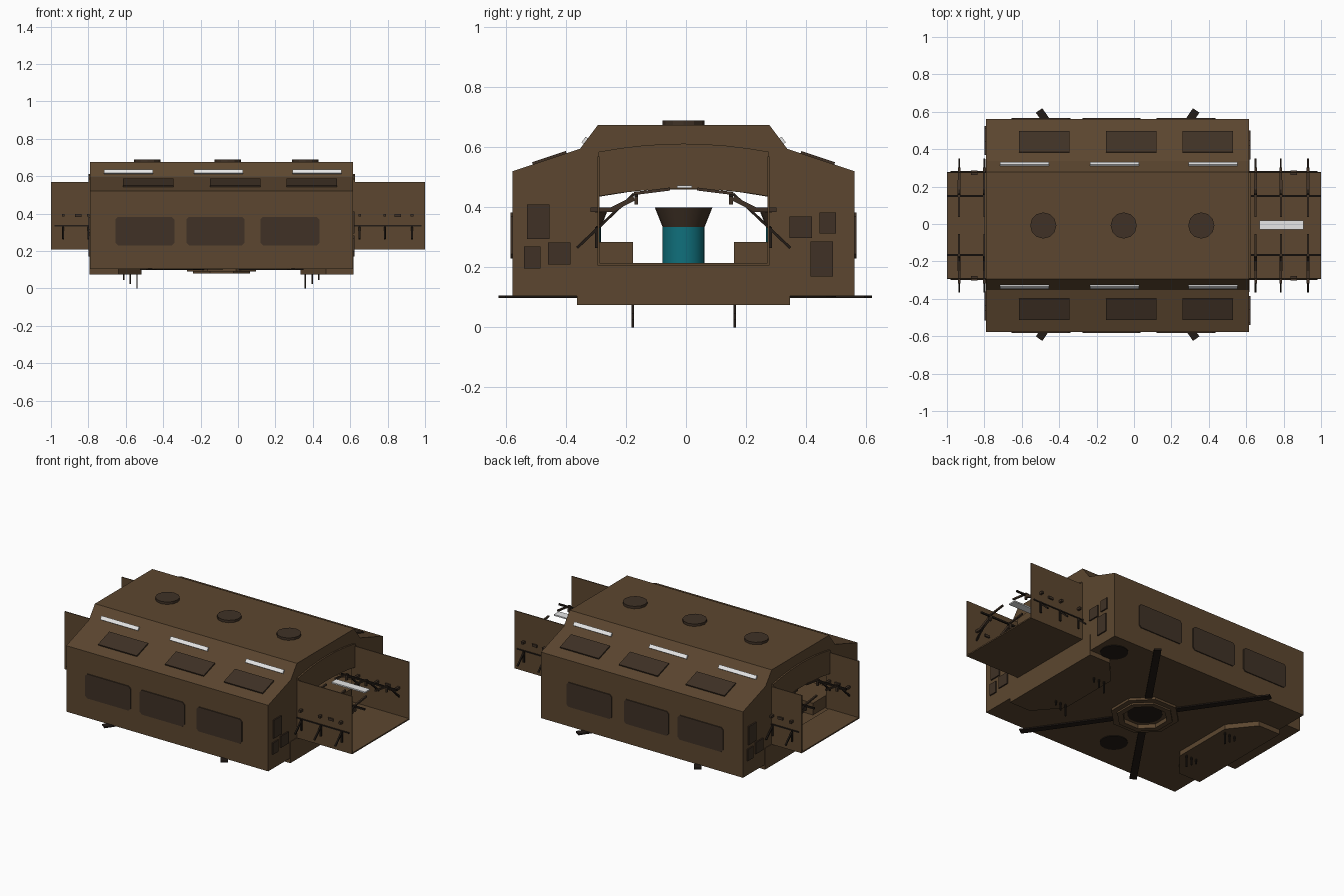
import bpy, bmesh, math
from mathutils import Vector

if "Cube" in bpy.data.objects:
    bpy.data.objects.remove(bpy.data.objects["Cube"])

YC = -0.008          # symmetry plane of the module
XA, XB = -0.79, 0.615  # hull ends
XM = (XA + XB) / 2


def material(name, c):
    m = bpy.data.materials.new(name)
    m.diffuse_color = (*c, 1)
    m.use_nodes = True
    m.node_tree.nodes["Principled BSDF"].inputs["Base Color"].default_value = m.diffuse_color
    return m


BROWN = material("hull brown", (0.107, 0.062, 0.029))
DARK = material("dark brown", (0.050, 0.031, 0.019))
BLACK = material("strut black brown", (0.016, 0.011, 0.008))
WHITE = material("light white", (0.8, 0.8, 0.8))
TEAL = material("console teal", (0.005, 0.160, 0.200))


def finish(name, bm, mat):
    bmesh.ops.recalc_face_normals(bm, faces=bm.faces)
    me = bpy.data.meshes.new(name)
    bm.to_mesh(me)
    bm.free()
    me.materials.append(mat)
    ob = bpy.data.objects.new(name, me)
    bpy.context.collection.objects.link(ob)
    return ob


def prism(name, pts, axis, a, b, mat):
    """Extrude a 2D outline along an axis from a to b."""
    def at(p, t):
        u, v = p
        return {"x": (t, u, v), "y": (u, t, v), "z": (u, v, t)}[axis]
    bm = bmesh.new()
    lo = [bm.verts.new(at(p, a)) for p in pts]
    hi = [bm.verts.new(at(p, b)) for p in pts]
    bm.faces.new(lo)
    bm.faces.new(hi)
    n = len(pts)
    for i in range(n):
        j = (i + 1) % n
        bm.faces.new((lo[i], lo[j], hi[j], hi[i]))
    return finish(name, bm, mat)


def box(name, x0, x1, y0, y1, z0, z1, mat):
    return prism(name, [(x0, y0), (x1, y0), (x1, y1), (x0, y1)], "z", z0, z1, mat)


def bar(name, p, q, w, mat):
    """Square bar between two points."""
    p, q = Vector(p), Vector(q)
    bm = bmesh.new()
    bmesh.ops.create_cube(bm, size=1)
    rot = (q - p).to_track_quat("Z", "Y")
    for v in bm.verts:
        v.co = (p + q) / 2 + rot @ Vector((v.co.x * w, v.co.y * w, v.co.z * (q - p).length))
    return finish(name, bm, mat)


def cone(name, x, y, z0, z1, r0, r1, n, mat):
    bm = bmesh.new()
    bmesh.ops.create_cone(bm, cap_ends=True, segments=n, radius1=r0, radius2=r1, depth=z1 - z0)
    for v in bm.verts:
        v.co += Vector((x, y, (z0 + z1) / 2))
    ob = finish(name, bm, mat)
    return ob


def mirror_pts(half):
    """Half outline (distance from centre, z) to a full closed outline."""
    return [(YC + y, z) for y, z in half] + [(YC - y, z) for y, z in reversed(half)]


def cut(ob, cutter):
    cutter.hide_render = True
    m = ob.modifiers.new("cut", "BOOLEAN")
    m.operation, m.solver, m.object = "DIFFERENCE", "EXACT", cutter
    bpy.context.view_layer.objects.active = ob
    bpy.ops.object.modifier_apply(modifier=m.name)
    bpy.data.objects.remove(cutter)


def slope_plate(name, s, x0, x1, p, q, t, mat):
    """Thin plate lying on a roof slope running from p to q (distance, z)."""
    p, q = Vector(p), Vector(q)
    d = (q - p).normalized()
    n = Vector((d.y, -d.x))
    if n.y < 0:
        n = -n
    pts = [p - n * 0.003, q - n * 0.003, q + n * t, p + n * t]
    prism(name, [(YC + s * v.x, v.y) for v in pts], "x", x0, x1, mat)


# Hollow hull with an arched doorway at each end
hull = prism("hull", mirror_pts([(0.57, 0.105), (0.57, 0.52), (0.345, 0.595), (0.285, 0.675)]),
             "x", XA, XB, BROWN)
cut(hull, prism("room_cutter", mirror_pts([(0.55, 0.21), (0.55, 0.505), (0.33, 0.575), (0.27, 0.64)]),
                "x", XA + 0.02, XB - 0.02, BROWN))
door = [(0.284, 0.211), (0.284, 0.435), (0.19, 0.45), (0.10, 0.46)]
cut(hull, prism("door_cutter", mirror_pts(door), "x", -1.1, 1.1, BROWN))

# Front and back windows, roof panels and light strips
for s, side in ((-1, "front"), (1, "back")):
    for x0, x1 in ((-0.655, -0.34), (-0.275, 0.035), (0.12, 0.435)):
        c, z0, z1 = 0.014, 0.23, 0.383
        pts = [(x0 + c, z0), (x1 - c, z0), (x1, z0 + c), (x1, z1 - c),
               (x1 - c, z1), (x0 + c, z1), (x0, z1 - c), (x0, z0 + c)]
        y = YC + s * 0.57
        prism(side + "_window", pts, "y", y - s * 0.002, y + s * 0.006, DARK)
    for x in (-0.48, -0.015, 0.395):
        slope_plate(side + "_roof_panel", s, x - 0.135, x + 0.135,
                    (0.39, 0.58), (0.502, 0.5427), 0.008, DARK)
    for x in (-0.585, -0.103, 0.423):
        slope_plate(side + "_light_strip", s, x - 0.131, x + 0.131,
                    (0.333, 0.611), (0.319, 0.63), 0.009, WHITE)

# Roof vents
for x in (-0.485, -0.055, 0.36):
    cone("roof_vent", x, YC, 0.67, 0.69, 0.07, 0.07, 12, DARK)

# Hatches on the end walls, turned half round for the far end
HATCHES = ((-0.53, -0.455, 0.295, 0.41), (-0.54, -0.485, 0.197, 0.27), (-0.46, -0.385, 0.21, 0.283),
           (0.345, 0.42, 0.298, 0.37), (0.445, 0.5, 0.313, 0.383), (0.415, 0.49, 0.17, 0.287))
for s, x in ((1, XB), (-1, XA)):
    for y0, y1, z0, z1 in HATCHES:
        ya, yb = (y0, y1) if s > 0 else (2 * YC - y1, 2 * YC - y0)
        box("end_hatch", min(x, x + s * 0.008), max(x, x + s * 0.008), ya, yb, z0, z1, DARK)

# Corridors with open tops at both ends
W = 0.283
for s, xh, xe, ribs in ((1, XB, 1.0, (0.65, 0.785, 0.93)), (-1, XA, -1.0, (-0.80, -0.935))):
    a, b = min(xh, xe), max(xh, xe)
    box("corridor_floor", a, b, YC - W, YC + W, 0.207, 0.215, BROWN)
    # arched portal plate round the doorway
    arch = [(YC + W * t / 4, 0.585 + 0.027 * (1 - (t / 4) ** 2)) for t in range(-4, 5)]
    low = [(YC + W * t / 4, 0.437 + 0.025 * (1 - (t / 4) ** 2)) for t in range(4, -5, -1)]
    prism("portal_arch", arch + low, "x", xh - s * 0.002, xh + s * 0.01, BROWN)
    for k in (-1, 1):
        y = YC + k * W
        box("corridor_wall", a, b, y - 0.003, y + 0.003, 0.207, 0.57, BROWN)
        bar("outer_rail", (xh, y + k * 0.005, 0.335), (xe - s * 0.02, y + k * 0.005, 0.335), 0.007, BLACK)
        bar("ceiling_rail", (xh, YC + k * 0.158, 0.44), (xe, YC + k * 0.158, 0.44), 0.010, BLACK)
        xm = s * 0.855
        box("wall_box", xm - 0.017, xm + 0.017, y - 0.012, y + 0.012, 0.382, 0.397, DARK)
        for x in ribs:
            def P(d, z):
                return (x, YC + k * d, z)
            bar("rib_foot", P(0.31, 0.392), P(0.235, 0.392), 0.014, DARK)
            bar("rib_slope", P(0.24, 0.392), P(0.165, 0.43), 0.016, DARK)
            bar("rib_top", P(0.165, 0.446), P(0.045, 0.461), 0.010, DARK)
            bar("rib_post", P(0.158, 0.41), P(0.158, 0.45), 0.012, DARK)
            bar("strut", P(0.355, 0.265), P(0.165, 0.445), 0.009, BLACK)
            bar("outer_post", P(0.29, 0.335), P(0.29, 0.265), 0.010, BLACK)
    # stepped platform under the doorway, narrowing to the middle
    e, m, i = (XB + 0.003, 0.47, 0.335) if s > 0 else (XA - 0.003, -0.64, -0.515)
    prism("platform", [(e, YC - 0.355), (m, YC - 0.355), (i, YC - 0.2),
                       (i, YC + 0.2), (m, YC + 0.355), (e, YC + 0.355)], "z", 0.075, 0.209, BROWN)
    # hanging pins under the platform
    for n, depth in enumerate((0.0, 0.025, 0.045)):
        x = i + s * (0.025 + 0.036 * n)
        for k in (-1, 1):
            box("hanging_pin", x - 0.004, x + 0.004, YC + k * 0.17 - 0.004, YC + k * 0.17 + 0.004,
                depth, 0.08, BLACK)
    # low benches just inside the doorway
    for k in (-1, 1):
        ya, yb = sorted((YC + k * 0.168, YC + k * 0.40))
        xa, xb = sorted((xh - s * 0.03, xh - s * 0.22))
        box("bench", xa, xb, ya, yb, 0.208, 0.284, BROWN)

# Corridor light
box("corridor_light", 0.67, 0.905, -0.03, 0.02, 0.464, 0.472, WHITE)

# Consoles in the room: teal drum with a flared top
for y in (YC, YC - 0.345, YC + 0.345):
    for part, z0, z1, r0, r1, mat in (("console_drum", 0.209, 0.34, 0.07, 0.07, TEAL),
                                      ("console_top", 0.335, 0.40, 0.07, 0.096, DARK)):
        ob = cone(part, XM, y, z0, z1, r0, r1, 24, mat)
        bpy.context.view_layer.objects.active = ob
        ob.select_set(True)
        bpy.ops.object.shade_smooth_by_angle()
        ob.select_set(False)

# Underside: diagonal legs, central stepped ring and round covers
for sx in (-1, 1):
    for sy in (-1, 1):
        d = Vector((sx * 0.42, sy * 0.61))
        n = Vector((-d.y, d.x)).normalized() * 0.021
        c = Vector((XM, -0.003))
        prism("landing_leg", [tuple(v) for v in (c + d * 0.25 + n, c + d + n, c + d - n, c + d * 0.25 - n)],
              "z", 0.098, 0.107, BLACK)


def octagon(r):
    return [(XM + r * math.cos(math.radians(22.5 + 45 * i)),
             YC + r * math.sin(math.radians(22.5 + 45 * i))) for i in range(8)]


for name, r, hole, z0 in (("ring_base", 0.20, 0.13, 0.09), ("ring_step", 0.165, 0.13, 0.08)):
    ring = prism(name, octagon(r), "z", z0, 0.108, BROWN)
    cut(ring, prism("ring_cutter", octagon(hole), "z", 0.0, 0.2, BROWN))
for x, y, r in ((XM, YC, 0.10), (-0.16, -0.37, 0.08), (0.5, 0.42, 0.08)):
    cone("round_cover", x, y, 0.101, 0.108, r, r, 20, BLACK)
